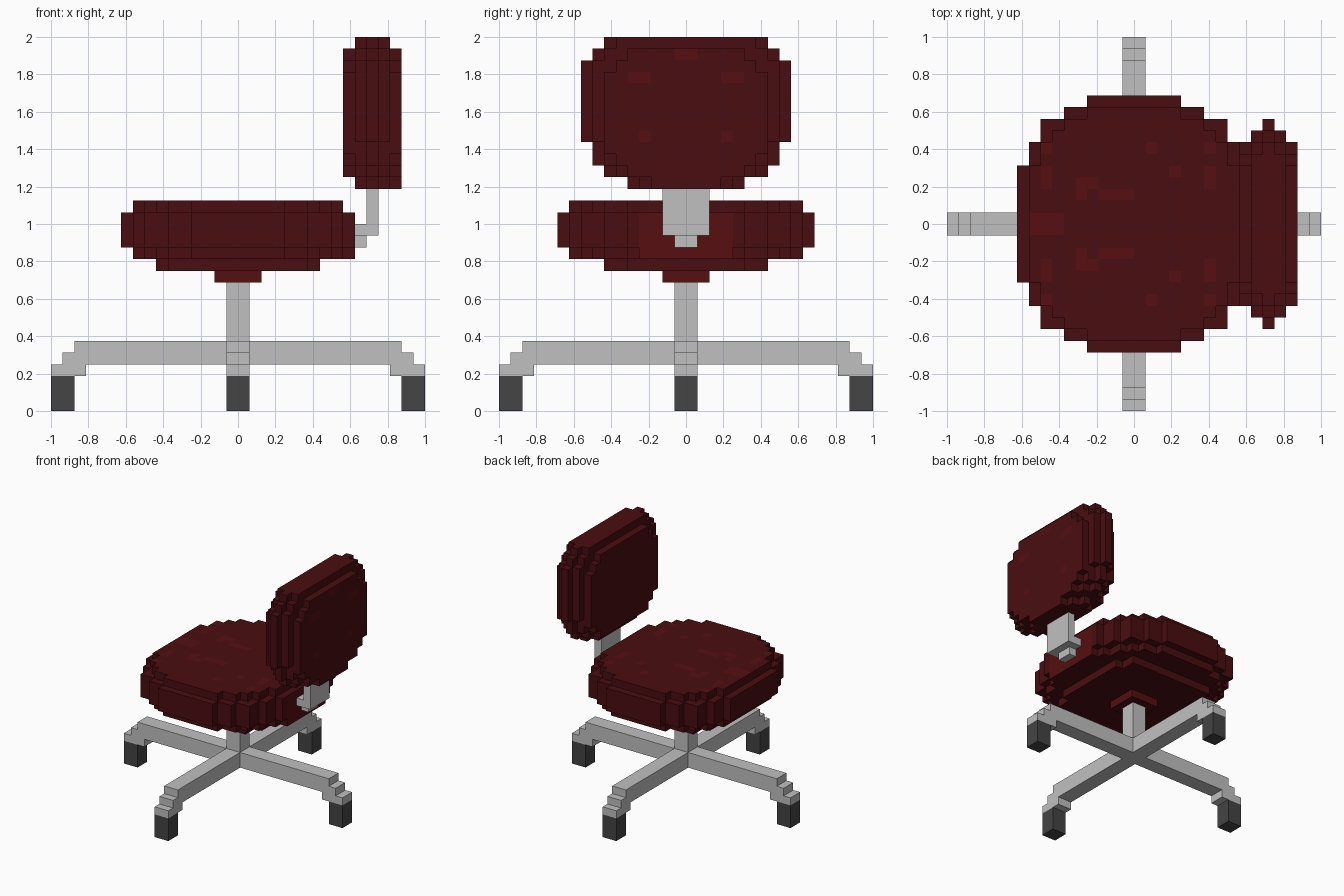
import bpy
import bmesh
from mathutils import Vector

UNIT = 1 / 16  # edge length of one cube

if "Cube" in bpy.data.objects:
    bpy.data.objects.remove(bpy.data.objects["Cube"], do_unlink=True)


def material(name, r, g, b):
    mat = bpy.data.materials.new(name)
    mat.use_nodes = True
    mat.diffuse_color = (r, g, b, 1)
    mat.node_tree.nodes["Principled BSDF"].inputs["Base Color"].default_value = (r, g, b, 1)
    return mat


DARK_RED = material("dark red fabric", 0.066, 0.004, 0.005)
RED = material("worn red fabric", 0.093, 0.0045, 0.0055)
GREY = material("light grey metal", 0.527, 0.527, 0.527)
BLACK = material("charcoal plastic", 0.058, 0.058, 0.058)


def block(x, y, z):
    """Cells inside a box given as three (start, end) spans."""
    return {(i, j, k) for i in range(*x) for j in range(*y) for k in range(*z)}


def quarter_turn(cells):
    return {(-y - 1, x, z) for x, y, z in cells}


def build(name, cells, mats, is_patch=None):
    """Skin a set of cells with their exposed faces only."""
    bm = bmesh.new()
    verts = {}

    def corner(p):
        key = tuple(round(c) for c in p)
        if key not in verts:
            verts[key] = bm.verts.new(Vector(key) * UNIT)
        return verts[key]

    for cell in sorted(cells):
        for axis in range(3):
            for side in (0, 1):
                normal = [0, 0, 0]
                normal[axis] = 2 * side - 1
                if tuple(c + n for c, n in zip(cell, normal)) in cells:
                    continue
                quad = []
                for u, v in ((0, 0), (1, 0), (1, 1), (0, 1)):
                    p = list(cell)
                    p[axis] += side
                    p[(axis + 1) % 3] += u
                    p[(axis + 2) % 3] += v
                    quad.append(corner(p))
                face = bm.faces.new(quad if side else quad[::-1])
                if is_patch and is_patch(cell, tuple(normal)):
                    face.material_index = 1
    mesh = bpy.data.meshes.new(name)
    bm.to_mesh(mesh)
    bm.free()
    for mat in mats:
        mesh.materials.append(mat)
    obj = bpy.data.objects.new(name, mesh)
    bpy.context.collection.objects.link(obj)
    return obj


# Four arms of the base, stepping down at the ends, with a foot below each
arm = (block((0, 14), (-1, 1), (4, 6)) | block((14, 15), (-1, 1), (4, 5))
       | block((13, 16), (-1, 1), (3, 4)))
foot = block((14, 16), (-1, 1), (0, 3))
base = set()
for place in ("right", "back", "left", "front"):
    base |= arm
    build(place + "_foot", foot, [BLACK])
    arm, foot = quarter_turn(arm), quarter_turn(foot)
base |= block((-1, 1), (-1, 1), (4, 11))
build("base_and_column", base, [GREY])

# Bracket that carries the backrest
bracket = (block((11, 12), (-2, 2), (15, 19)) | block((10, 12), (-2, 2), (15, 16))
           | block((10, 11), (-1, 1), (14, 15)))
build("back_bracket", bracket, [GREY])


# Seat cushion: a rounded outline, shrunk for the upper and lower layers
def shrink(area):
    return {(x, y) for x, y in area
            if {(x + 1, y), (x - 1, y), (x, y + 1), (x, y - 1)} <= area}


def lift(area, start, end):
    return {(x, y, z) for x, y in area for z in range(start, end)}


half_depths = [11, 11, 11, 11, 10, 10, 9, 9, 7, 5]
outline = {(x, y) for x in range(-10, 10)
           for h in [half_depths[x if x >= 0 else -x - 1]] for y in range(-h, h)}
inner = shrink(outline)
under = {(x, y) for x, y in shrink(shrink(inner)) if -7 <= y < 7}
seat = (lift(outline, 14, 17) | lift(inner, 17, 18) | lift(inner, 13, 14)
        | lift(under, 12, 13) | block((9, 10), (-4, 4), (13, 14))
        | block((-2, 2), (-2, 2), (11, 12)))

# Worn spots on the seat, listed for one side and mirrored
seat_spots = {(-8, 6), (-8, 3), (-8, 4), (1, 6), (6, 6), (6, 4), (6, 3), (3, 4),
              (-5, 3), (-4, 3), (-5, 2), (-3, 2), (-2, 2), (-1, 2),
              (-9, 0), (-8, 0), (-7, 0)}


def mirrored(v):
    return v if v >= 0 else -v - 1


def seat_patch(cell, normal):
    x, y, z = cell
    if normal[2] > 0:
        return z == 17 and (x, mirrored(y)) in seat_spots
    if normal[0] > 0 and x == 9:
        return mirrored(y) < 4
    return z == 11 and normal[2] == 0


build("seat", seat, [DARK_RED, RED], seat_patch)


# Backrest: thickest outline in the middle slice, smaller towards both faces
def slab(x, bottom, widths):
    return {(x, y, bottom + i) for i, w in enumerate(widths) for y in range(-w, w)}


middle = [5, 7, 8, 8] + [9] * 7 + [8, 7]
side = [w - 1 for w in middle]
face = [5, 6] + [7] * 7 + [6, 5]
backrest = (slab(11, 19, middle) | slab(10, 19, side) | slab(12, 19, side)
            | slab(9, 20, face) | slab(13, 19, [3] + face))
back_spots = {(3, 28), (4, 28), (3, 23), (0, 30)}


def back_patch(cell, normal):
    x, y, z = cell
    return normal[0] > 0 and (mirrored(y), z) in back_spots


build("backrest", backrest, [DARK_RED, RED], back_patch)
